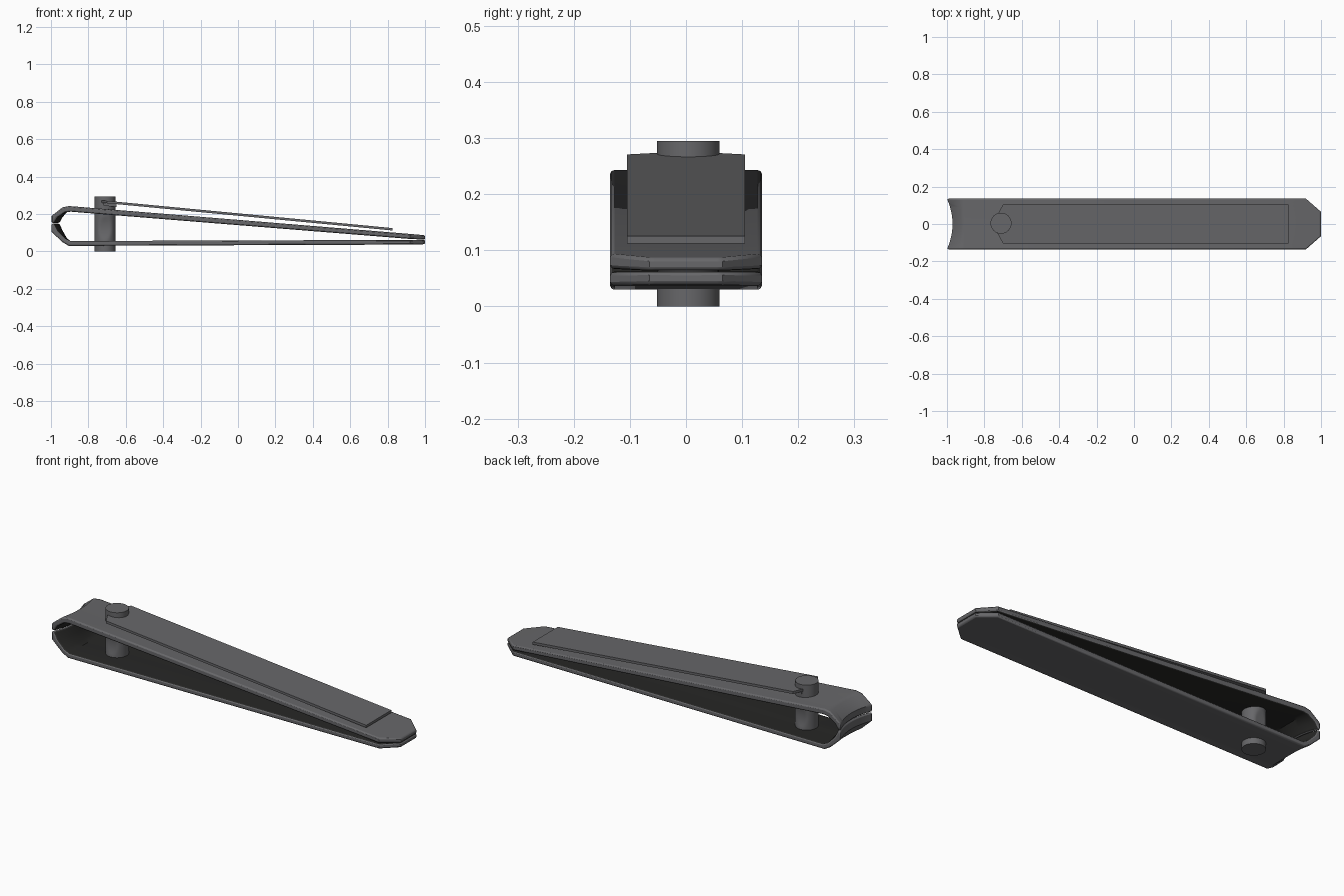
import bpy, bmesh, math

if "Cube" in bpy.data.objects:
    bpy.data.objects.remove(bpy.data.objects["Cube"])

def material(name, rgb):
    m = bpy.data.materials.new(name)
    m.diffuse_color = (*rgb, 1)
    m.use_nodes = True
    m.node_tree.nodes["Principled BSDF"].inputs["Base Color"].default_value = m.diffuse_color
    return m

STEEL = material("steel grey", (0.135, 0.135, 0.142))
DARK = material("dark inner steel", (0.02, 0.02, 0.019))

def finish(bm, name, mats, bevel=0):
    bmesh.ops.recalc_face_normals(bm, faces=bm.faces)
    me = bpy.data.meshes.new(name)
    bm.to_mesh(me)
    bm.free()
    ob = bpy.data.objects.new(name, me)
    bpy.context.collection.objects.link(ob)
    for m in mats:
        me.materials.append(m)
    bpy.context.view_layer.objects.active = ob
    ob.select_set(True)
    bpy.ops.object.shade_smooth_by_angle(angle=math.radians(35))
    ob.select_set(False)
    if bevel:
        b = ob.modifiers.new("soft edges", "BEVEL")
        b.width, b.segments, b.limit_method = bevel, 2, "ANGLE"
        b.angle_limit = math.radians(50)
    return ob

HALF = 0.135
COLS = 12

def half_width(x):
    return HALF if x < 0.92 else HALF - (x - 0.92) / 0.08 * 0.07

def arm(name, outer, inner):
    """Bent strip: matching outer and inner side profiles swept across y."""
    bm = bmesh.new()
    def sheet(profile):
        rows = []
        for x, z in profile:
            row = []
            for i in range(COLS + 1):
                t = 2 * i / COLS - 1
                hollow = 0.03 * (1 - t * t) * min(1, max(0, (-0.9 - x) / 0.07))
                row.append(bm.verts.new((x + hollow, t * half_width(x), z)))
            rows.append(row)
        return rows
    o, n = sheet(outer), sheet(inner)
    for rows, mat in ((o, 0), (n, 1)):
        for a, b in zip(rows, rows[1:]):
            for i in range(COLS):
                bm.faces.new((a[i], a[i+1], b[i+1], b[i])).material_index = mat
    for k in (0, -1):                       # end caps
        for i in range(COLS):
            bm.faces.new((o[k][i], o[k][i+1], n[k][i+1], n[k][i]))
    for j in range(len(o) - 1):             # side rims
        for i in (0, COLS):
            bm.faces.new((o[j][i], o[j+1][i], n[j+1][i], n[j][i]))
    return finish(bm, name, (STEEL, DARK), 0.007)

# Spring body: two arms that meet at the right end, with jaws on the left
arm("upper_arm",
    [(-1, 0.153), (-1, 0.19), (-0.94, 0.236), (-0.905, 0.243), (0.92, 0.094), (1, 0.087)],
    [(-0.985, 0.153), (-0.965, 0.185), (-0.925, 0.21), (-0.895, 0.213), (0.92, 0.067), (1, 0.0635)])
arm("lower_arm",
    [(-1, 0.149), (-1, 0.105), (-0.94, 0.05), (-0.905, 0.03), (0.92, 0.037), (1, 0.039)],
    [(-0.985, 0.149), (-0.965, 0.11), (-0.925, 0.07), (-0.895, 0.056), (0.92, 0.062), (1, 0.0625)])

# Pin with a shallow scoop on its front and back
bm = bmesh.new()
R, N = 0.056, 32
levels = [0, 0.06] + [0.06 + 0.13 * k / 10 for k in range(1, 11)] + [0.295]
rings = []
for z in levels:
    s = 1 - ((z - 0.125) / 0.065) ** 2
    limit = R - 0.011 * max(0, s)
    rings.append([bm.verts.new((-0.711 + R * math.cos(a),
                                0.004 + max(-limit, min(limit, R * math.sin(a))), z))
                  for a in (2 * math.pi * i / N for i in range(N))])
for a, b in zip(rings, rings[1:]):
    for i in range(N):
        bm.faces.new((a[i], a[(i+1) % N], b[(i+1) % N], b[i]))
bm.faces.new(rings[0])
bm.faces.new(rings[-1])
finish(bm, "pin", (STEEL,))

def plate(name, outline, z_top, thick):
    """Flat plate from a plan outline; z_top(x) gives its tilt."""
    bm = bmesh.new()
    top = [bm.verts.new((x, y, z_top(x))) for x, y in outline]
    low = [bm.verts.new((x, y, z_top(x) - thick)) for x, y in outline]
    bm.faces.new(top)
    bm.faces.new(low)
    for i in range(len(top)):
        j = (i + 1) % len(top)
        bm.faces.new((top[i], top[j], low[j], low[i]))
    return finish(bm, name, (STEEL,))

def tilt(x):
    return 0.271 - (x + 0.70) * 0.0955

# Lever plate and the small lip under its pin end
plate("lever", [(-0.73, -0.05), (-0.70, -0.105), (0.825, -0.105),
                (0.825, 0.105), (-0.70, 0.105), (-0.73, 0.05)], tilt, 0.013)
plate("lever_lip", [(-0.72, -0.06), (-0.65, -0.06), (-0.65, 0.06), (-0.72, 0.06)],
      lambda x: tilt(x) - 0.012, 0.016)
